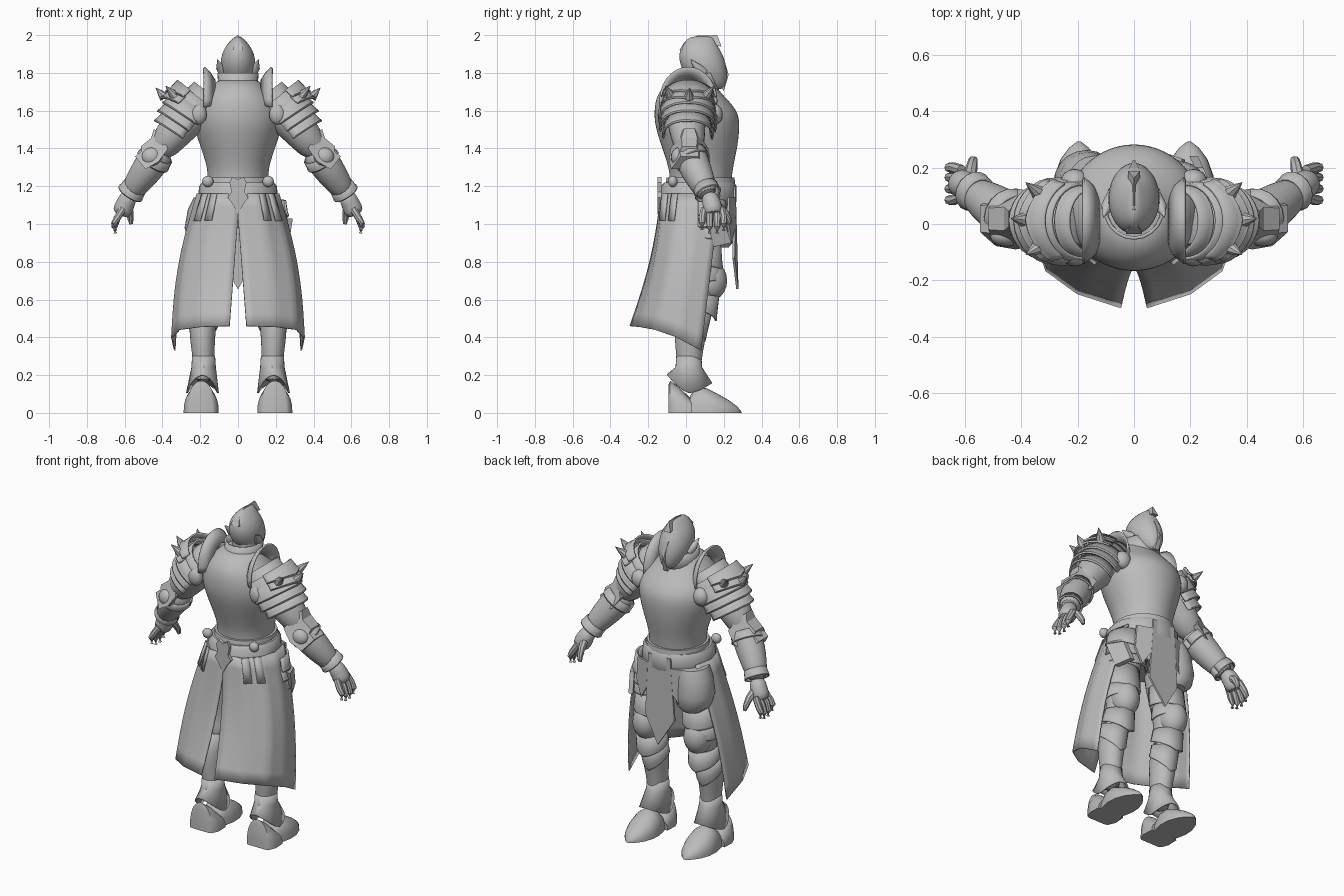
import bpy, bmesh
from math import sin, cos, pi, radians
from mathutils import Vector as V

if "Cube" in bpy.data.objects:
    bpy.data.objects.remove(bpy.data.objects["Cube"])

steel = bpy.data.materials.new("steel_grey")
steel.use_nodes = True
steel.diffuse_color = (0.5, 0.5, 0.5, 1)
steel.node_tree.nodes["Principled BSDF"].inputs["Base Color"].default_value = (0.5, 0.5, 0.5, 1)


def finish(name, verts, faces, mirror=True, solid=0, sub=0, angle=40):
    mesh = bpy.data.meshes.new(name)
    mesh.from_pydata([tuple(v) for v in verts], [], faces)
    bm = bmesh.new()
    bm.from_mesh(mesh)
    bmesh.ops.recalc_face_normals(bm, faces=bm.faces)
    bm.to_mesh(mesh)
    bm.free()
    mesh.materials.append(steel)
    ob = bpy.data.objects.new(name, mesh)
    bpy.context.collection.objects.link(ob)
    bpy.ops.object.select_all(action='DESELECT')
    ob.select_set(True)
    bpy.context.view_layer.objects.active = ob
    bpy.ops.object.shade_smooth_by_angle(angle=radians(60 if sub else angle))
    if solid:
        m = ob.modifiers.new("Thickness", 'SOLIDIFY')
        m.thickness, m.offset = solid, 0
    if sub:
        m = ob.modifiers.new("Smooth", 'SUBSURF')
        m.levels = m.render_levels = sub
    if mirror:
        ob.modifiers.new("Mirror", 'MIRROR')


def skin(name, rings, closed=True, cap=True, **kw):
    n = len(rings[0])
    verts = [p for r in rings for p in r]
    faces = [(k * n + i, k * n + (i + 1) % n, (k + 1) * n + (i + 1) % n, (k + 1) * n + i)
             for k in range(len(rings) - 1) for i in range(n if closed else n - 1)]
    if cap and closed:
        faces += [tuple(range(n)), tuple(range(len(verts) - n, len(verts)))]
    finish(name, verts, faces, **kw)


def loft(name, secs, n=20, **kw):
    """Horizontal ellipses: x, z, half width, back y, front y."""
    rings = [[(x + rx * cos(2 * pi * i / n), (b + f) / 2 + (f - b) / 2 * sin(2 * pi * i / n), z)
              for i in range(n)] for x, z, rx, b, f in secs]
    skin(name, rings, **kw)


def tube(name, pts, n=12, **kw):
    rings = []
    for k, p in enumerate(pts):
        d = V(pts[min(k + 1, len(pts) - 1)][:3]) - V(pts[max(k - 1, 0)][:3])
        q = d.to_track_quat('Z', 'Y')
        rings.append([V(p[:3]) + q @ V((cos(2 * pi * i / n), sin(2 * pi * i / n), 0)) * p[3] for i in range(n)])
    skin(name, rings, **kw)


def band(name, c, axis, out, r, side, width, flare=0.008, span=100, point=0.0, n=16, **kw):
    """Curved armour lame wrapped round an axis, pointed at the middle."""
    d, o = V(axis).normalized(), V(out)
    o = (o - d * o.dot(d)).normalized()
    s = d.cross(o)
    rings = []
    for k, grow in ((0, 0), (0.75, 0.7 * flare), (0.92, 1.4 * flare), (1, flare)):
        ring = []
        for i in range(n + 1):
            t = 2 * i / n - 1
            a = radians(span) * t
            ring.append(V(c) + d * (width * k + k * point * (1 - abs(t)))
                        + o * cos(a) * (r + grow) + s * sin(a) * (side + grow))
        rings.append(ring)
    skin(name, rings, closed=False, solid=0.01, **kw)


def plate(name, outline, place, depth, **kw):
    """Flat outline, extruded both ways; place(u, v, w) maps it into space."""
    skin(name, [[place(u, v, w) for u, v in outline] for w in (-depth, depth)], angle=20, **kw)


def ball(name, c, size, **kw):
    rings = [[(c[0] + size[0] * sin(b) * cos(pi * i / 8), c[1] + size[1] * sin(b) * sin(pi * i / 8),
               c[2] + size[2] * cos(b)) for i in range(16)] for b in [0.05 + (pi - 0.1) * k / 10 for k in range(11)]]
    skin(name, rings, **kw)


# Torso, collar and head
loft("cuirass", [(0, 1.12, .165, -.09, .23), (0, 1.25, .16, -.085, .245), (0, 1.32, .17, -.1, .255),
                 (0, 1.42, .205, -.135, .278), (0, 1.52, .24, -.168, .288), (0, 1.6, .24, -.172, .28),
                 (0, 1.68, .19, -.16, .2), (0, 1.74, .13, -.11, .15), (0, 1.77, .1, -.05, .14)], mirror=False, sub=2)
loft("neck", [(0, 1.7, .075, 0, .13), (0, 1.85, .07, .0, .14)], mirror=False)
loft("gorget", [(0, 1.7, .115, -.085, .17), (0, 1.75, .1, -.05, .165), (0, 1.8, .103, -.05, .165)],
     mirror=False, cap=False, solid=.012)
loft("helmet", [(0, 1.71, .03, .13, .2), (0, 1.75, .065, .03, .216), (0, 1.8, .088, -.012, .22),
                (0, 1.85, .094, -.035, .212), (0, 1.9, .088, -.04, .195), (0, 1.945, .064, -.024, .168),
                (0, 1.975, .036, .0, .15), (0, 1.995, .012, .03, .14)], mirror=False, sub=1)
plate("helmet_crest", [(-.035, 1.92), (-.005, 1.965), (.06, 1.997), (.165, 2.0), (.188, 1.94), (.14, 1.945), (.06, 1.92)],
      lambda u, v, w: (w * (2.005 - v) * 12, u, v), .028, mirror=False)
plate("visor_ridge", [(.15, 1.93), (.198, 1.885), (.226, 1.79), (.2, 1.705), (.15, 1.78)],
      lambda u, v, w: (w * (.235 - u) * 18, u, v), .025, mirror=False)
tube("ear_wing", [(.075, .09, 1.8, .028), (.095, .06, 1.83, .022), (.108, .025, 1.87, .002)])

# Shoulders
d, out = V((.6, 0, -.78)), V((.78, .03, .6))
for k in range(5):
    band(f"shoulder_lame_{k + 1}", V((.15, .01, 1.69)) + d * .052 * k, d, out, (.1, .138, .155, .15, .132)[k],
         (.115, .132, .142, .138, .122)[k], .07, point=.02 if k > 1 else 0, span=105)
for k in range(2):
    band(f"shoulder_guard_{k + 1}", V((.18, .01, 1.655)) + d * .045 * k, d, out, .172, .15, .05,
         span=60, point=.04, flare=.012)
for k, (y, s) in enumerate(((-.085, .04), (.01, .08), (.105, .04))):
    base = V((.22, y, 1.64)) + d * s + out * (.155 - 4 * (y - .01) ** 2)
    tip = base + out * .06 + V((.0, y * .35, .015))
    tube(f"shoulder_spike_{k + 1}", [(*base, .028), (*((base + tip) / 2), .016), (*tip, .001)], n=8)
wing = [[(x, .012 + r * .84 * cos(a), 1.65 + r * sin(a)) for a in [radians(-10 + 200 * i / 16) for i in range(17)]]
        for x, r in ((.125, .11), (.15, .15), (.18, .178))]
skin("neck_guard", wing, closed=False, solid=.012)
ball("back_boss", (.21, -.115, 1.58), (.045, .035, .055))
ball("front_boss", (.21, .15, 1.58), (.05, .045, .055))

# Arms
tube("upper_arm", [(.2, 0, 1.64, .1), (.27, .0, 1.56, .11), (.35, .01, 1.47, .095), (.43, .02, 1.37, .078)], sub=1)
tube("forearm", [(.4, .015, 1.4, .07), (.43, .025, 1.36, .088), (.48, .05, 1.29, .086), (.53, .085, 1.22, .073),
                 (.585, .12, 1.14, .052)], n=16, sub=1)
fore = V((.145, .095, -.22))
for k, (c, r) in enumerate((((.425, .02, 1.37), .084), ((.545, .1, 1.2), .062))):
    band(f"vambrace_ring_{k + 1}", c, fore, (.8, -.2, .5), r, r, .05, span=178, flare=.005)
plate("elbow_wing", [(.37, 1.4), (.405, 1.46), (.445, 1.505), (.46, 1.455), (.515, 1.41), (.51, 1.385), (.545, 1.358),
                     (.49, 1.29), (.42, 1.33)],
      lambda u, v, w: (u, .018 + w * max(.3, (2.02 - u - v) * 8), v), .05)
ball("elbow_boss", (.455, -.04, 1.355), (.055, .04, .05))
tube("palm", [(.57, .115, 1.16, .045), (.59, .135, 1.12, .05), (.608, .142, 1.08, .056), (.625, .147, 1.045, .045)], sub=1)
for k, (y, z) in enumerate(((.085, .97), (.125, .95), (.165, .95), (.2, .965))):
    ky = .147 + (y - .147) * .8
    tube(f"finger_{k + 1}", [(.61, ky, 1.08, .02), (.64, y, 1.03, .019), (.655, y, z + .035, .017), (.65, y, z, .01)], n=8)
tube("thumb", [(.585, .15, 1.11, .024), (.575, .2, 1.07, .021), (.57, .225, 1.03, .017), (.565, .23, 1.0, .01)], n=8)


# Split coat skirt
def along(path, u):
    f = min(u, .9999) * (len(path) - 1)
    return V(path[int(f)]).lerp(V(path[int(f) + 1]), f - int(f))


hem = [(.045, -.295, .46), (.2, -.245, .455), (.31, -.165, .44), (.35, -.05, .4), (.335, .08, .33)]
waist = [(-.01, -.13, 1.16), (.11, -.12, 1.16), (.185, -.04, 1.16), (.215, .06, 1.16), (.19, .18, 1.16)]


def coat(u, t, lift=0):
    p = along(waist, u).lerp(along(hem, u), t)
    bulge = .03 * sin(pi * t) * min(1, 2 * u)
    return p + V((bulge + lift * u, .025 * sin(pi * t) * (1 - u) - lift, 0))


skin("coat_skirt", [[coat(i / 16, k / 10) for i in range(17)] for k in range(11)], closed=False, solid=.008)
for k, u in enumerate((.3, .46)):
    skin(f"hanging_strap_{k + 1}", [[coat(u + e, t, .008) for e in (-.05, 0, .05)] for t in (0, .1, .2)],
         closed=False, solid=.006)

# Belt and hanging pieces
loft("belt", [(0, 1.1, .2, -.12, .255), (0, 1.12, .213, -.138, .268), (0, 1.2, .206, -.133, .268), (0, 1.22, .19, -.115, .255)],
     mirror=False, n=28)
loft("upper_belt", [(0, 1.21, .18, -.108, .26), (0, 1.245, .175, -.102, .257)], mirror=False)
loft("hips", [(0, .98, .16, -.05, .19), (0, 1.13, .18, -.1, .23)], mirror=False)
plate("back_buckle", [(0, 1.235), (.03, 1.25), (.045, 1.22), (.035, 1.17), (.055, 1.14), (.025, 1.1), (0, 1.05), (-.025, 1.1),
                      (-.055, 1.14), (-.035, 1.17), (-.045, 1.22), (-.03, 1.25)],
      lambda u, v, w: (u, -.14 + w, v), .01, mirror=False)
ball("belt_boss", (.16, -.07, 1.225), (.03, .025, .03))
plate("front_tabard", [(-.075, 1.2), (.075, 1.2), (.1, .82), (0, .655), (-.1, .82)],
      lambda u, v, w: (u, .272 - abs(u) * .2 + w, v), .006, mirror=False)
plate("side_tabard", [(.08, 1.14), (.17, 1.14), (.18, 1.0), (.14, .9), (.09, .98)],
      lambda u, v, w: (u, .285 - u * .35 + w, v), .006)
for k in range(3):
    band(f"thigh_lame_{k + 1}", (.14, .09, 1.12 - .06 * k), (.05, .05, -1), (.35, 1, 0), .115, .11, .08,
         span=85, point=.03, mirror=False)
loft("round_hip_plate", [(-.145, 1.14, .09, .04, .24), (-.16, 1.08, .105, .04, .255), (-.168, .98, .115, .04, .262),
                         (-.165, .91, .1, .06, .255), (-.16, .875, .06, .1, .225)], mirror=False)
plate("hip_pouch", [(.1, 1.03), (.2, 1.02), (.24, .9), (.15, .88)],
      lambda u, v, w: (.32 - u * .45 + w, u, v), .015, mirror=False)

# Legs
loft("thigh", [(.12, 1.1, .1, -.04, .19), (.15, .9, .1, -.025, .18), (.17, .75, .09, 0, .17), (.175, .62, .075, .01, .16),
               (.18, .55, .075, -.03, .14)], n=16, sub=1)
loft("greave", [(.18, .6, .075, -.02, .155), (.187, .48, .074, -.06, .125), (.188, .38, .067, -.062, .102),
                (.182, .28, .057, -.05, .082), (.182, .15, .052, -.04, .075)], n=16, sub=1)
ball("knee_cop", (.175, .13, .7), (.082, .088, .105))
band("thigh_plate", (.16, .08, .9), (.05, .05, -1), (.1, 1, 0), .1, .1, .12, span=110, point=.03, flare=.004)
band("knee_wing_upper", (.175, .09, .79), (0, 0, -1), (0, 1, 0), .095, .093, .1, span=110, point=-.02, flare=.004)
band("knee_wing_lower", (.178, .08, .63), (0, -.15, -1), (0, 1, 0), .092, .083, .07, span=110, point=.06, flare=.005)
band("shin_plate", (.185, .035, .55), (0, -.25, -1), (0, 1, 0), .1, .076, .07, span=95, point=.08, flare=.002)

# Ankle cuffs: rim dips at both sides and points front and back
rings = []
for k, (z, r, c) in enumerate(((.3, .056, .015), (.24, .06, .015), (0, 0, .018))):
    ring = []
    for i in range(24):
        a = 2 * pi * i / 24
        fy = sin(a)
        if k < 2:
            ring.append((.182 + r * cos(a), c + r * 1.1 * fy, z))
        else:
            ring.append((.188 + .082 * cos(a), c + .117 * fy, .105 + abs(fy) ** 1.5 * (.05 if fy > 0 else .095)))
    rings.append(ring)
skin("ankle_cuff", rings, cap=False, solid=.01)


# Armoured shoes, half-round sections resting on the ground
def shoe(name, secs):
    skin(name, [[(.195 + w * cos(pi * i / 14), y, h * sin(pi * i / 14) ** .8) for i in range(15)] for y, w, h in secs], angle=50)


shoe("shoe_toe", [(.02, .07, .09), (.06, .08, .135), (.11, .09, .13), (.17, .087, .1), (.23, .065, .065), (.27, .035, .035),
                  (.293, .006, .008)])
shoe("shoe_heel", [(-.092, .06, .15), (-.085, .075, .17), (-.04, .093, .14), (.03, .09, .07)])
